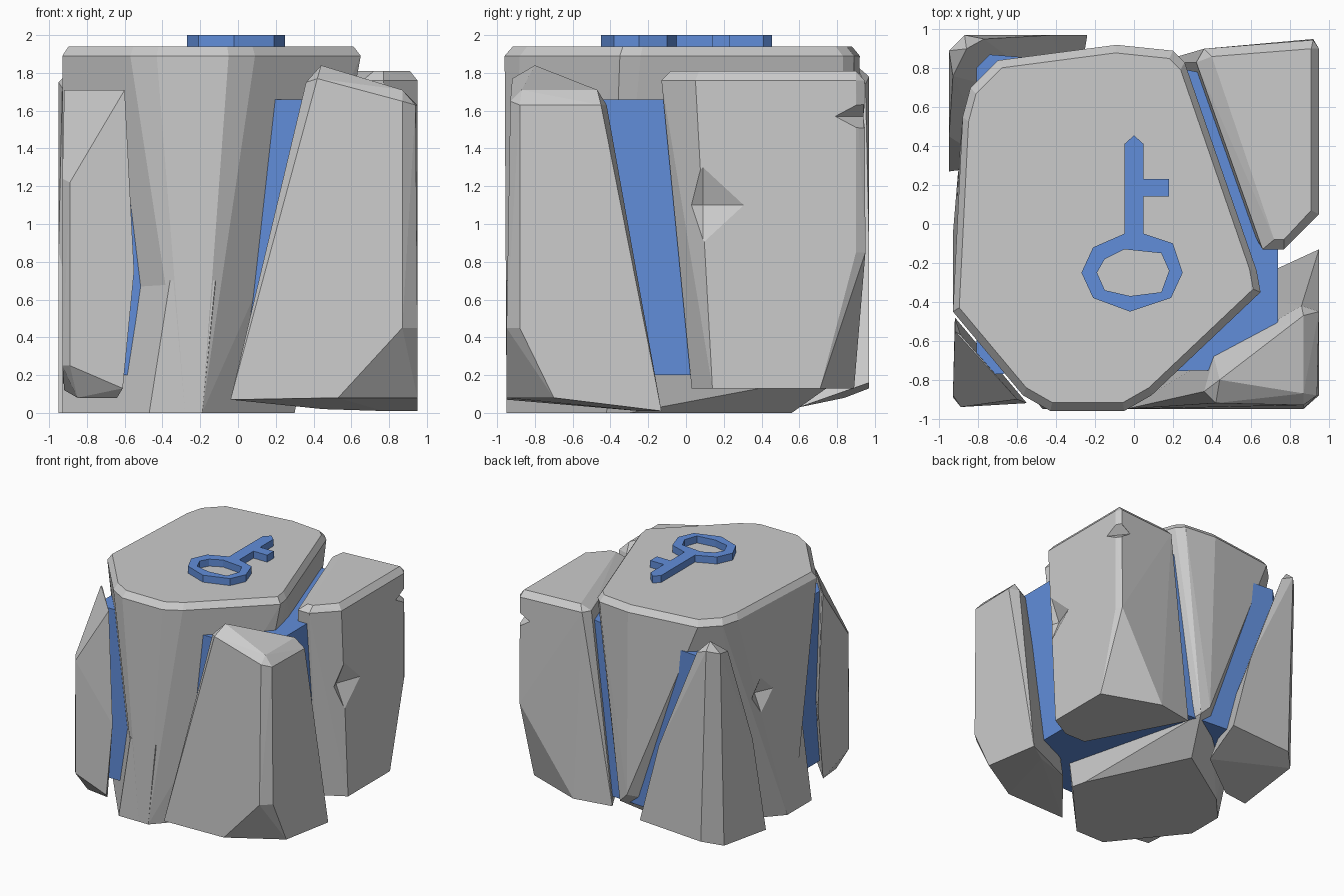
import bpy, bmesh
from mathutils import Vector

blue = bpy.data.materials.new("blue")
blue.diffuse_color = (0.12, 0.27, 0.70, 1)


def hull(name, pts, mat=None):
    """Faceted solid from the convex hull of a few corner points."""
    bm = bmesh.new()
    for p in pts:
        bm.verts.new(p)
    res = bmesh.ops.convex_hull(bm, input=bm.verts[:])
    junk = {g for g in res["geom_interior"] + res["geom_unused"]
            if isinstance(g, bmesh.types.BMVert)}
    bmesh.ops.delete(bm, geom=list(junk), context="VERTS")
    bmesh.ops.dissolve_limit(bm, angle_limit=0.03, verts=bm.verts[:], edges=bm.edges[:])
    bmesh.ops.recalc_face_normals(bm, faces=bm.faces[:])
    me = bpy.data.meshes.new(name)
    bm.to_mesh(me)
    bm.free()
    ob = bpy.data.objects.new(name, me)
    bpy.context.collection.objects.link(ob)
    if mat:
        me.materials.append(mat)
    return ob


def ring(z, pts, s=1.0):
    """Outline at height z, optionally shrunk about its centre."""
    c = sum((Vector(p) for p in pts), Vector((0, 0))) / len(pts)
    return [(*(c + (Vector(p) - c) * s), z) for p in pts]


def dent(target, centre, size):
    """Chip a small diamond-shaped dent out of a rock."""
    c = Vector(centre)
    pts = []
    for i in range(3):
        for sign in (-1, 1):
            p = c.copy()
            p[i] += sign * size[i]
            pts.append(p)
    cutter = hull("dent_cutter", pts)
    cutter.hide_render = True
    mod = target.modifiers.new("dent", "BOOLEAN")
    mod.operation = "DIFFERENCE"
    mod.solver = "EXACT"
    mod.object = cutter
    bpy.context.view_layer.objects.active = target
    bpy.ops.object.modifier_apply(modifier=mod.name)
    bpy.data.objects.remove(cutter)


# Main rock: wide top, tapering to a smaller base
top = [(-0.93, -0.45), (-0.57, -0.88), (-0.43, -0.96), (-0.05, -0.96), (0.09, -0.88),
       (0.65, -0.35), (0.63, -0.24), (0.26, 0.83), (0.20, 0.89), (-0.09, 0.92),
       (-0.70, 0.84), (-0.84, 0.70), (-0.88, 0.55)]
base = [(-0.93, -0.14), (-0.28, -0.95), (-0.19, -0.95), (0.30, -0.42),
        (0.27, -0.30), (-0.14, 0.56), (-0.72, 0.18), (-0.93, -0.05)]
main = hull("main_rock", ring(0, base) + ring(1.89, top) + ring(1.94, top, 0.955)
            + [(0.02, 0.87, 0.22), (-0.06, 0.89, 0.30)])
dent(main, (-0.93, 0.27, 1.15), (0.09, 0.2, 0.22))

# Flared foot of the main rock, front left
hull("main_rock_foot",
     ring(0, [(-0.93, -0.38), (-0.47, -0.95), (-0.19, -0.95), (0, -0.3), (-0.93, -0.05)])
     + ring(0.7, [(-0.92, -0.27), (-0.36, -0.95), (-0.12, -0.95), (0, -0.3), (-0.92, -0.1)]))

# Back right rock
upper = [(0.32, 0.83), (0.36, 0.90), (0.92, 0.945), (0.95, 0.90),
         (0.95, 0.05), (0.77, -0.13), (0.66, -0.13)]
cap = [(0.40, 0.86), (0.91, 0.90), (0.91, 0.07), (0.77, -0.08), (0.72, -0.08)]
back_right = hull("back_right_rock",
    ring(0.13, [(0.12, 0.83), (0.45, 0.89), (0.95, 0.71), (0.95, 0.14),
                (0.75, 0.03), (0.55, 0.03)])
    + [(0.95, 0.90, 0.85), (0.92, 0.95, 0.85)]
    + ring(1.76, upper) + ring(1.81, cap))
dent(back_right, (0.97, 0.09, 1.1), (0.10, 0.27, 0.25))
dent(back_right, (0.95, 0.94, 1.57), (0.12, 0.15, 0.08))

# Front right rock: leaning wedge with a cut lower corner
hull("front_right_rock", [
    (0.44, -0.80, 1.84), (0.36, -0.86, 1.75), (0.42, -0.92, 1.77),
    (0.87, -0.87, 1.71), (0.87, -0.93, 1.65), (0.94, -0.88, 1.63),
    (0.87, -0.47, 1.71), (0.95, -0.45, 1.63),
    (0.41, -0.68, 1.66), (0.86, -0.42, 1.63),
    (0.87, -0.95, 0.45), (0.95, -0.88, 0.45), (0.53, -0.95, 0.08), (0.95, -0.70, 0.08),
    (-0.04, -0.95, 0.07), (0.95, -0.13, 0.01), (0.77, -0.25, 0.01), (0.45, -0.36, 0.02)])

# Front left rock: thin sliver
hull("front_left_rock", [
    (-0.92, -0.55, 1.71), (-0.89, -0.57, 1.71), (-0.60, -0.90, 1.71),
    (-0.89, -0.94, 1.22), (-0.93, -0.88, 1.24),
    (-0.55, -0.92, 0.75), (-0.92, -0.48, 0.75),
    (-0.89, -0.94, 0.25), (-0.93, -0.89, 0.25), (-0.61, -0.92, 0.13),
    (-0.85, -0.83, 0.08), (-0.64, -0.86, 0.08), (-0.92, -0.55, 0.12)])

# Back left rock: broad base rising to a narrow corner
hull("back_left_rock", [
    (-0.86, 0.90, 1.84), (-0.95, 0.89, 1.75), (-0.87, 0.97, 1.78),
    (-0.93, 0.76, 1.72), (-0.77, 0.95, 1.74),
    (-0.95, 0.45, 0.85), (-0.42, 0.97, 0.85),
    (-0.95, 0.27, 0.0), (-0.72, 0.30, 0.0), (-0.30, 0.60, 0.03),
    (-0.24, 0.97, 0.16), (-0.95, 0.84, 0.08), (-0.82, 0.97, 0.13)])

# Blue core showing through the cracks
core = [(-0.81, -0.66), (-0.73, -0.77), (0.50, -0.75), (0.74, -0.50),
        (0.74, 0.70), (0.28, 0.79), (-0.74, 0.87), (-0.81, 0.80)]
hull("core", ring(0.2, core) + ring(1.66, core), blue)

# Key emblem on top: outline with a hole in the bow
outline = [(-0.05, -0.05), (-0.21, -0.12), (-0.27, -0.25), (-0.21, -0.38), (-0.02, -0.45),
           (0.19, -0.38), (0.25, -0.25), (0.20, -0.10), (0.05, -0.05), (0.05, 0.14),
           (0.18, 0.14), (0.18, 0.23), (0.05, 0.23), (0.05, 0.41), (0.0, 0.455), (-0.05, 0.41)]
hole = [(-0.05, -0.13), (0.14, -0.15), (0.18, -0.24), (0.14, -0.35),
        (-0.02, -0.37), (-0.15, -0.34), (-0.19, -0.25), (-0.15, -0.18)]
cu = bpy.data.curves.new("key", "CURVE")
cu.dimensions = "2D"
cu.fill_mode = "BOTH"
cu.extrude = 0.035
for pts in (outline, hole):
    sp = cu.splines.new("POLY")
    sp.points.add(len(pts) - 1)
    for q, p in zip(sp.points, pts):
        q.co = (*p, 0, 1)
    sp.use_cyclic_u = True
cu.materials.append(blue)
key = bpy.data.objects.new("key", cu)
key.location.z = 1.965
bpy.context.collection.objects.link(key)
bpy.ops.object.select_all(action="DESELECT")
key.select_set(True)
bpy.context.view_layer.objects.active = key
bpy.ops.object.convert(target="MESH")
bpy.ops.object.shade_flat()
